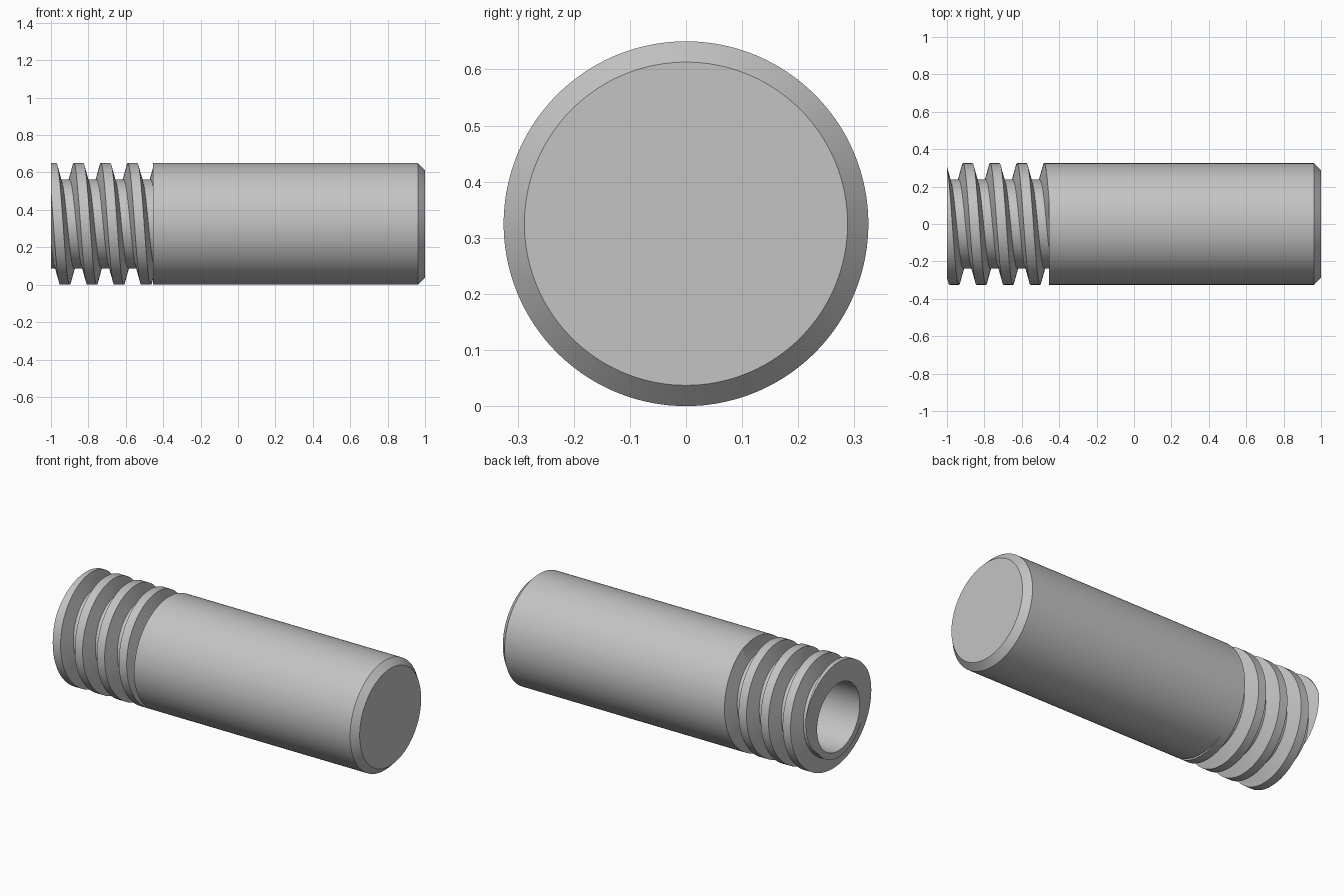
import bpy, bmesh, math

if "Cube" in bpy.data.objects:
    bpy.data.objects.remove(bpy.data.objects["Cube"])

R, ROOT, BORE = 0.325, 0.238, 0.2      # body, thread root and bore radii
X0, X1, X2 = -1.0, -0.454, 1.0         # threaded end, shoulder, plain end
CHAMFER, BORE_END = 0.037, 0.7
PITCH, START = 0.1445, -0.925          # helix pitch, groove centre at the top
ROOT_W, OPEN_W = 0.0235, 0.0465        # half widths of groove floor and opening
SEG = 192


def thread_radius(x, centre):
    """Radius of the trapezoidal thread at x for a groove centred at 'centre'."""
    d = abs((x - centre + PITCH / 2) % PITCH - PITCH / 2)
    t = min(max((d - ROOT_W) / (OPEN_W - ROOT_W), 0), 1)
    return ROOT + (R - ROOT) * t


def section(phi):
    """Lengthwise outline (x, radius) at one angle around the axis."""
    centre = START + PITCH * phi / math.tau
    pts = [(BORE_END, 0), (BORE_END, BORE), (X0, BORE)]
    for k in range(-3, 6):
        for off in (-OPEN_W, -ROOT_W, ROOT_W, OPEN_W):
            x = min(max(centre + k * PITCH + off, X0), X1)
            pts.append((x, thread_radius(x, centre)))
    return pts + [(X1, R), (X2 - CHAMFER, R), (X2, R - CHAMFER), (X2, 0)]


# Threaded rod: sweep the outline around the axis, then weld the seam
bm = bmesh.new()
columns = []
for i in range(SEG + 1):
    phi = math.tau * i / SEG
    columns.append([bm.verts.new((x, -r * math.sin(phi), R + r * math.cos(phi)))
                    for x, r in section(phi)])
for a, b in zip(columns, columns[1:]):
    for j in range(len(a) - 1):
        bm.faces.new((a[j], a[j + 1], b[j + 1], b[j]))
bmesh.ops.remove_doubles(bm, verts=bm.verts, dist=1e-5)
bmesh.ops.recalc_face_normals(bm, faces=bm.faces)
mesh = bpy.data.meshes.new("threaded_rod")
bm.to_mesh(mesh)
bm.free()

rod = bpy.data.objects.new("threaded_rod", mesh)
bpy.context.collection.objects.link(rod)
steel = bpy.data.materials.new("plain_grey")
steel.diffuse_color = (0.55, 0.55, 0.55, 1)
steel.use_nodes = True
steel.node_tree.nodes["Principled BSDF"].inputs["Base Color"].default_value = steel.diffuse_color
mesh.materials.append(steel)

# Smooth round surfaces, sharp thread and chamfer edges
bpy.context.view_layer.objects.active = rod
rod.select_set(True)
bpy.ops.object.shade_smooth_by_angle(angle=math.radians(30))
